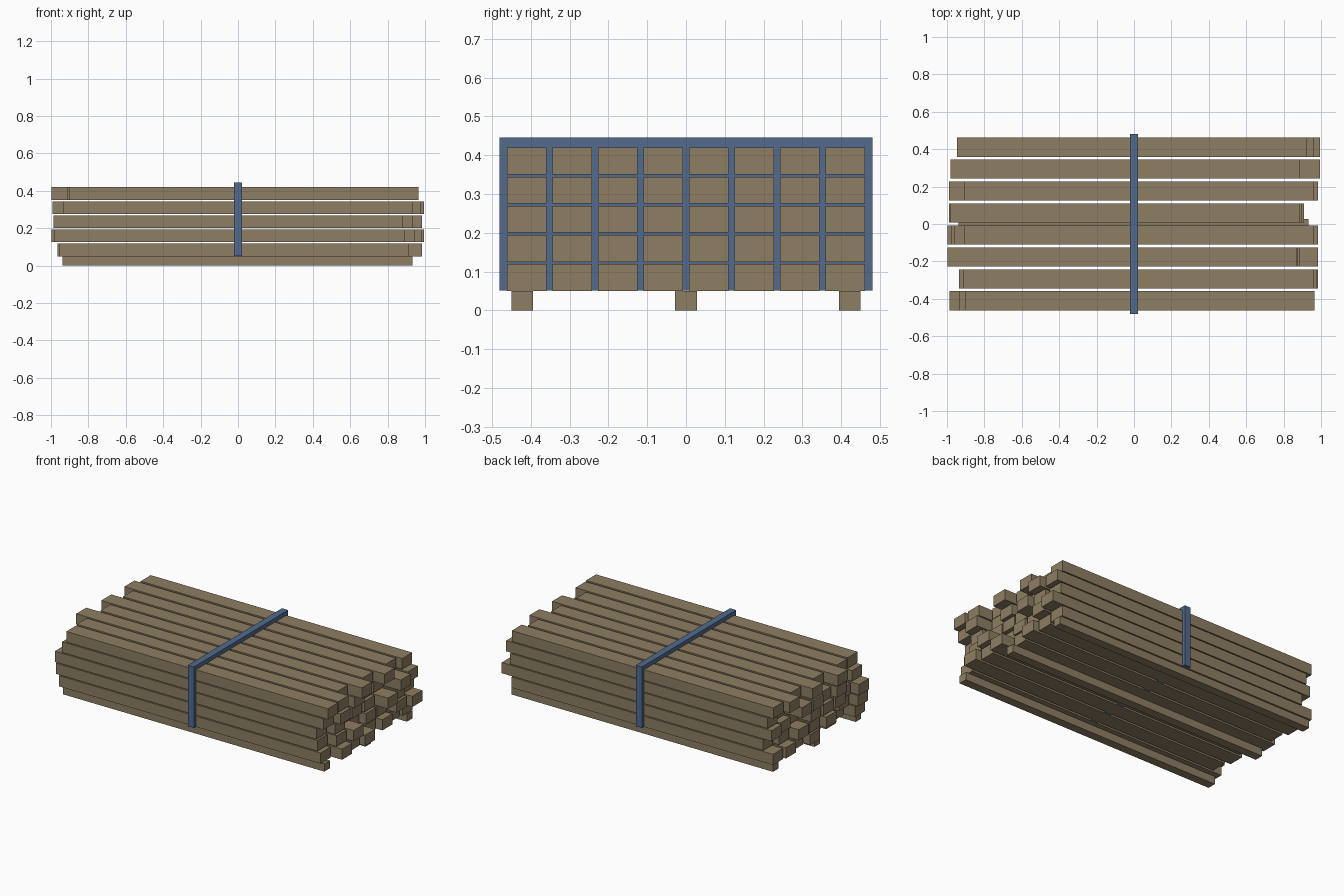
import bpy

if "Cube" in bpy.data.objects:
    bpy.data.objects.remove(bpy.data.objects["Cube"], do_unlink=True)


def material(name, rgb):
    mat = bpy.data.materials.new(name)
    mat.use_nodes = True
    mat.diffuse_color = (*rgb, 1)
    mat.node_tree.nodes["Principled BSDF"].inputs["Base Color"].default_value = (*rgb, 1)
    return mat


def box(name, centre, size, mat):
    bpy.ops.mesh.primitive_cube_add(size=1, location=centre)
    obj = bpy.context.object
    obj.name = name
    obj.scale = size
    bpy.ops.object.transform_apply(location=False, rotation=False, scale=True)
    obj.data.materials.append(mat)
    return obj


wood = material("brown wood", (0.27, 0.21, 0.125))
blue = material("blue strap", (0.085, 0.145, 0.27))

LENGTH = 1.87
BOARD_W, BOARD_H = 0.102, 0.069
PITCH_Y, PITCH_Z = 0.1172, 0.075
BASE = 0.05

# Bearers under the stack
for label, y in (("front", -0.422), ("middle", 0), ("back", 0.422)):
    box(f"{label}_bearer", (-0.003, y, BASE / 2), (LENGTH, 0.056, BASE), wood)

# Lengthwise slip of each board in thousandths: rows bottom to top, boards front to back
slips = (
    (-22, 50, 20, 50, -30, 10, -20, -10),
    (-45, 10, 50, -63, -25, -30, 30, 60),
    (-52, 0, -48, -43, -37, 50, 20, 0),
    (0, 40, -58, -26, -53, -55, 60, 28),
    (31, 24, -63, 28, -48, 26, -47, -12),
)
for r, row in enumerate(slips):
    for c, slip in enumerate(row):
        centre = (slip / 1000, (c - 3.5) * PITCH_Y, BASE + BOARD_H / 2 + r * PITCH_Z)
        box(f"board_row{r + 1}_{c + 1}", centre, (LENGTH, BOARD_W, BOARD_H), wood)

# Strap around the stack, filling the gaps between the boards
strap_bottom, strap_top = BASE + 0.0005, 0.445
box("strap", (0, 0, (strap_bottom + strap_top) / 2),
    (0.044, 0.962, strap_top - strap_bottom), blue)
